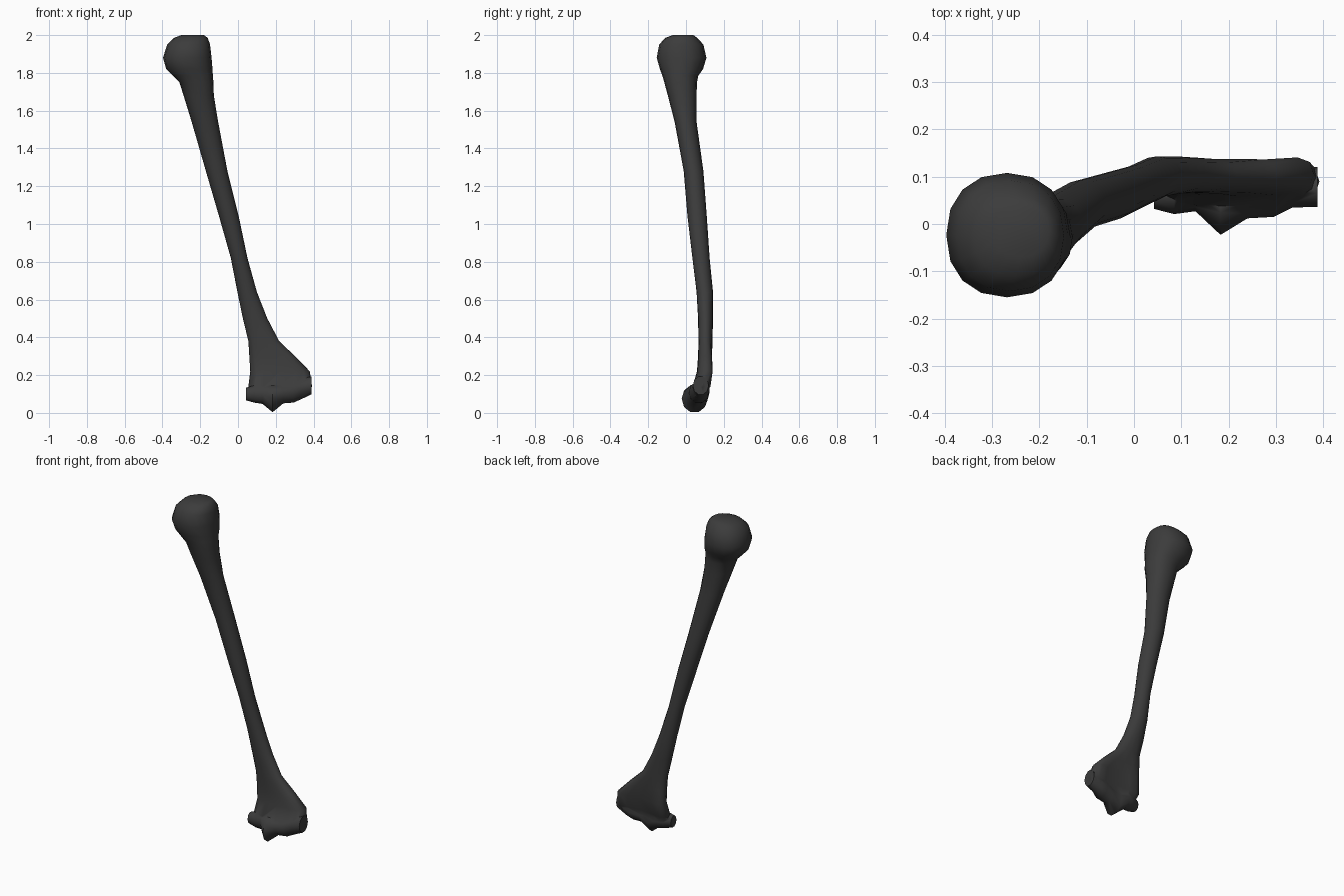
import bpy, bmesh
from math import cos, sin, pi, copysign

cube = bpy.data.objects.get("Cube")
if cube:
    bpy.data.objects.remove(cube, do_unlink=True)

charcoal = bpy.data.materials.new("charcoal bone")
charcoal.use_nodes = True
charcoal.diffuse_color = (0.045, 0.045, 0.045, 1)
charcoal.node_tree.nodes["Principled BSDF"].inputs["Base Color"].default_value = charcoal.diffuse_color


def power(v, e):
    return copysign(abs(v) ** e, v)


def loft(name, rings):
    """Skin a list of equally sized point rings and cap both ends."""
    bm = bmesh.new()
    loops = [[bm.verts.new(p) for p in ring] for ring in rings]
    for a, b in zip(loops, loops[1:]):
        for i in range(len(a)):
            j = (i + 1) % len(a)
            bm.faces.new((a[i], a[j], b[j], b[i]))
    bm.faces.new(loops[0])
    bm.faces.new(loops[-1])
    bmesh.ops.recalc_face_normals(bm, faces=bm.faces)
    mesh = bpy.data.meshes.new(name)
    bm.to_mesh(mesh)
    bm.free()
    mesh.materials.append(charcoal)
    obj = bpy.data.objects.new(name, mesh)
    bpy.context.collection.objects.link(obj)
    return obj


def level_ring(z, x0, x1, y0, y1, square=0.9, dent=0, sides=16):
    """Horizontal rounded section; dent hollows the middle of the back."""
    ring = []
    for i in range(sides):
        a = 2 * pi * i / sides
        x = (x0 + x1) / 2 + (x1 - x0) / 2 * power(cos(a), square)
        y = (y0 + y1) / 2 + (y1 - y0) / 2 * power(sin(a), square)
        ring.append((x, y - dent * max(0, sin(a)) ** 6, z))
    return ring


def upright_ring(x, y, z, ry, rz, sides=10):
    return [(x, y + ry * cos(2 * pi * i / sides), z + rz * sin(2 * pi * i / sides))
            for i in range(sides)]


# Rounded head, tapering shaft and flared lower end in one skin
bone = loft("upper_arm_bone", [level_ring(*s) for s in (
    (2.00, -.30, -.18, -.07, .04),
    (1.985, -.34, -.16, -.11, .06),
    (1.95, -.375, -.148, -.142, .092),
    (1.88, -.397, -.14, -.155, .108),
    (1.82, -.38, -.135, -.138, .09),
    (1.785, -.345, -.133, -.125, .065),
    (1.75, -.31, -.13, -.115, .058),
    (1.68, -.288, -.128, -.096, .056),
    (1.54, -.245, -.105, -.06, .056, 1),
    (1.28, -.17, -.056, -.012, .092, 1),
    (1.04, -.10, .004, .008, .11, 1),
    (.82, -.038, .05, .034, .125, 1),
    (.64, -.003, .10, .056, .143, 1),
    (.50, .026, .155, .064, .143, 1),
    (.38, .055, .218, .066, .14),
    (.30, .06, .302, .064, .148, .8, .012),
    (.22, .065, .38, .058, .155, .7, .03),
    (.14, .055, .392, .035, .145, .7, .03),
    (.085, .075, .35, .03, .11, .8, .01))])

# Spool-shaped joint surface running across the lower end
joint = loft("elbow_joint", [upright_ring(*s) for s in (
    (.042, .06, .10, .028, .035),
    (.085, .065, .10, .044, .048),
    (.13, .075, .10, .048, .055),
    (.183, .045, .075, .068, .075),
    (.24, .062, .10, .05, .052),
    (.295, .07, .11, .055, .058),
    (.335, .08, .125, .045, .055),
    (.388, .078, .145, .042, .05))])

# Fuse the joint into the bone
fuse = bone.modifiers.new("fuse joint", 'BOOLEAN')
fuse.operation = 'UNION'
fuse.solver = 'EXACT'
fuse.object = joint
bpy.context.view_layer.update()
evaluated = bone.evaluated_get(bpy.context.evaluated_depsgraph_get())
bone_mesh = bpy.data.meshes.new_from_object(evaluated)
bone.modifiers.clear()
bone.data = bone_mesh
bpy.data.objects.remove(joint, do_unlink=True)

# Soft shading
bpy.ops.object.select_all(action='DESELECT')
bone.select_set(True)
bpy.context.view_layer.objects.active = bone
bpy.ops.object.shade_smooth_by_angle(angle=pi / 3)
